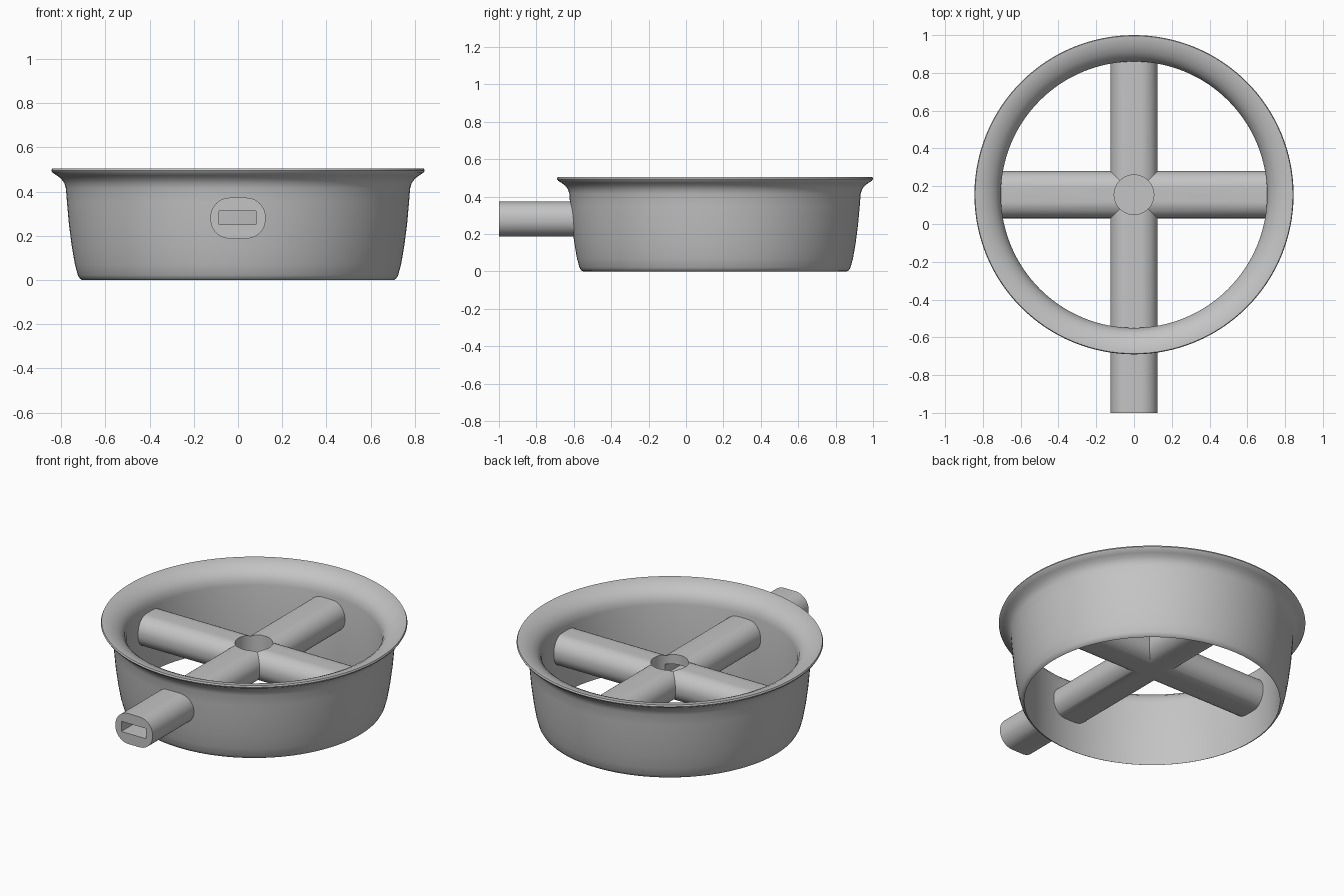
import bpy, bmesh, math
from mathutils import Matrix, Vector

cube = bpy.data.objects.get("Cube")
if cube:
    bpy.data.objects.remove(cube, do_unlink=True)

RING_Y = 0.155      # centre of the ring and hub
ARM_Z = 0.28        # centre height of the arms

grey = bpy.data.materials.new("plain grey")
grey.use_nodes = True
grey.diffuse_color = (0.55, 0.55, 0.55, 1)
bsdf = grey.node_tree.nodes["Principled BSDF"]
bsdf.inputs["Base Color"].default_value = grey.diffuse_color
bsdf.inputs["Roughness"].default_value = 0.6


def make_object(name, bm):
    bmesh.ops.recalc_face_normals(bm, faces=bm.faces)
    mesh = bpy.data.meshes.new(name)
    bm.to_mesh(mesh)
    bm.free()
    mesh.materials.append(grey)
    obj = bpy.data.objects.new(name, mesh)
    bpy.context.collection.objects.link(obj)
    return obj


def smooth(obj, angle):
    bpy.ops.object.select_all(action='DESELECT')
    obj.select_set(True)
    bpy.context.view_layer.objects.active = obj
    bpy.ops.object.shade_smooth_by_angle(angle=math.radians(angle))


def combine(obj, other, operation):
    """Apply a boolean and remove the helper."""
    other.hide_render = True
    mod = obj.modifiers.new(operation, 'BOOLEAN')
    mod.operation = operation
    mod.solver = 'EXACT'
    mod.object = other
    bpy.ops.object.select_all(action='DESELECT')
    obj.select_set(True)
    bpy.context.view_layer.objects.active = obj
    bpy.ops.object.modifier_apply(modifier=mod.name)
    bpy.data.objects.remove(other, do_unlink=True)


def rounded_bar(name, start, end, turn):
    """Rounded-rectangle bar along y, turned about the hub axis."""
    half_w, half_h, r, steps = 0.125, 0.0925, 0.088, 12
    bm = bmesh.new()
    outline = []
    for q, (sx, sz) in enumerate([(1, 1), (-1, 1), (-1, -1), (1, -1)]):
        for i in range(steps + 1):
            a = math.pi / 2 * (q + i / steps)
            outline.append((sx * (half_w - r) + r * math.cos(a),
                            sz * (half_h - r) + r * math.sin(a)))
    face = bm.faces.new([bm.verts.new((x, start, z)) for x, z in outline])
    out = bmesh.ops.extrude_face_region(bm, geom=[face])
    moved = [v for v in out["geom"] if isinstance(v, bmesh.types.BMVert)]
    bmesh.ops.translate(bm, verts=moved, vec=(0, end - start, 0))
    place = Matrix.Translation((0, RING_Y, ARM_Z)) @ Matrix.Rotation(turn, 4, 'Z')
    bmesh.ops.transform(bm, matrix=place, verts=bm.verts)
    return make_object(name, bm)


# Flared ring: closed wall profile spun about its axis
profile = [(0.705, 0.0), (0.716, 0.006), (0.725, 0.022), (0.738, 0.07),
           (0.752, 0.15), (0.765, 0.25), (0.774, 0.35), (0.779, 0.415),
           (0.786, 0.438), (0.8, 0.458), (0.82, 0.473), (0.839, 0.485),
           (0.845, 0.495), (0.841, 0.504), (0.825, 0.503), (0.79, 0.494),
           (0.757, 0.478), (0.731, 0.457), (0.713, 0.43), (0.705, 0.395)]
bm = bmesh.new()
verts = [bm.verts.new((r, 0, z)) for r, z in profile]
edges = [bm.edges.new((verts[i - 1], verts[i])) for i in range(len(verts))]
bmesh.ops.spin(bm, geom=verts + edges, cent=(0, 0, 0), axis=(0, 0, 1),
               angle=math.tau, steps=128, use_duplicate=False)
bmesh.ops.remove_doubles(bm, verts=bm.verts, dist=0.0005)
bmesh.ops.translate(bm, verts=bm.verts, vec=(0, RING_Y, 0))
ring = make_object("flared_ring", bm)
smooth(ring, 50)

# Crossed arms, the front one running on as a handle
arms = rounded_bar("crossed_arms", -1 - RING_Y, 0.73, 0)
side_arms = rounded_bar("side_arms", -0.73, 0.73, math.pi / 2)
combine(arms, side_arms, 'UNION')

# Round pocket in the hub, open at the top
bm = bmesh.new()
bmesh.ops.create_cone(bm, cap_ends=True, segments=48, radius1=0.105,
                      radius2=0.105, depth=0.3,
                      matrix=Matrix.Translation((0, RING_Y, 0.40)))
combine(arms, make_object("pocket_cutter", bm), 'DIFFERENCE')

# Slot from the handle end into the pocket
bm = bmesh.new()
slot_end = RING_Y - 0.03
bmesh.ops.create_cube(bm, size=1)
bmesh.ops.scale(bm, verts=bm.verts, vec=Vector((0.166, slot_end + 1.1, 0.062)))
bmesh.ops.translate(bm, verts=bm.verts, vec=(-0.002, (slot_end - 1.1) / 2, 0.282))
combine(arms, make_object("slot_cutter", bm), 'DIFFERENCE')
smooth(arms, 30)
